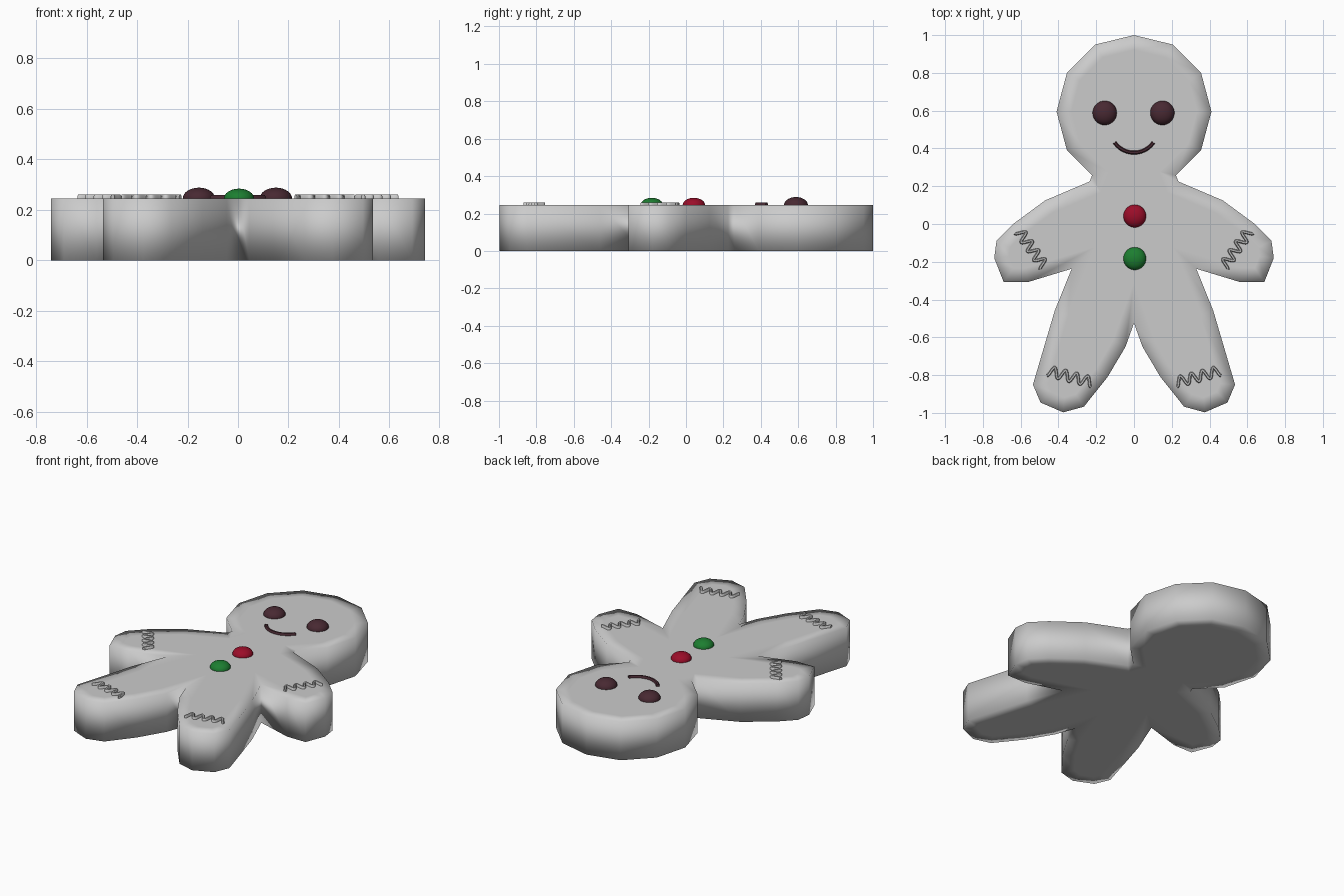
import bpy, bmesh, math
from mathutils import Vector

if "Cube" in bpy.data.objects:
    bpy.data.objects.remove(bpy.data.objects["Cube"])

TOP = 0.245


def colour(name, rgb):
    m = bpy.data.materials.new(name)
    m.diffuse_color = (*rgb, 1)
    m.use_nodes = True
    m.node_tree.nodes["Principled BSDF"].inputs["Base Color"].default_value = m.diffuse_color
    return m


DARK = colour("chocolate", (0.065, 0.022, 0.032))
RED = colour("red_icing", (0.33, 0.004, 0.022))
GREEN = colour("green_icing", (0.012, 0.21, 0.03))


def finish(bm, name, mat=None, smooth=True):
    bmesh.ops.recalc_face_normals(bm, faces=bm.faces)
    for f in bm.faces:
        f.smooth = smooth
    me = bpy.data.meshes.new(name)
    bm.to_mesh(me)
    bm.free()
    ob = bpy.data.objects.new(name, me)
    bpy.context.collection.objects.link(ob)
    if mat:
        me.materials.append(mat)
    return ob


# Cookie body: half outline mirrored, extruded, with inset caps for soft shading
half = [(0, 1.0), (0.205, 0.95), (0.355, 0.80), (0.41, 0.595), (0.355, 0.39),
        (0.222, 0.258), (0.235, 0.225), (0.47, 0.125), (0.64, 0.0),
        (0.728, -0.09), (0.74, -0.18), (0.69, -0.307), (0.56, -0.307),
        (0.33, -0.237), (0.42, -0.46), (0.535, -0.85), (0.495, -0.945),
        (0.375, -0.997), (0.265, -0.967), (0.14, -0.81), (0.045, -0.65),
        (0, -0.525)]
outline = half + [(-x, y) for x, y in reversed(half[1:-1])]
bm = bmesh.new()
base = bm.faces.new([bm.verts.new((x, y, 0)) for x, y in outline])
ext = bmesh.ops.extrude_face_region(bm, geom=[base], use_keep_orig=True)
bmesh.ops.translate(bm, vec=(0, 0, TOP),
                    verts=[v for v in ext["geom"] if isinstance(v, bmesh.types.BMVert)])
bmesh.ops.recalc_face_normals(bm, faces=bm.faces)
caps = [f for f in bm.faces if len(f.verts) > 4]
bmesh.ops.inset_region(bm, faces=caps, thickness=0.075, use_even_offset=True)
caps = [f for f in bm.faces if len(f.verts) > 4]
bmesh.ops.triangulate(bm, faces=caps)
finish(bm, "cookie_body")


# Domed sweets for the eyes and buttons
def dome(name, x, y, r, h, mat):
    bm = bmesh.new()
    bmesh.ops.create_uvsphere(bm, u_segments=32, v_segments=16, radius=1)
    bmesh.ops.scale(bm, vec=(r, r, h), verts=bm.verts)
    bmesh.ops.translate(bm, vec=(x, y, TOP), verts=bm.verts)
    finish(bm, name, mat)


dome("eye_left", -0.155, 0.588, 0.064, 0.043, DARK)
dome("eye_right", 0.15, 0.588, 0.064, 0.043, DARK)
dome("button_upper", 0.004, 0.042, 0.06, 0.039, RED)
dome("button_lower", 0.004, -0.183, 0.06, 0.039, GREEN)


# Raised icing line: a chamfered strip swept along a flat path
def icing(name, pts, width, mat=None, top=0.26):
    bm = bmesh.new()
    w = width / 2
    section = [(-w, TOP - 0.005), (-w, top - 0.006), (-w * 0.5, top),
               (w * 0.5, top), (w, top - 0.006), (w, TOP - 0.005)]
    rings = []
    for i, p in enumerate(pts):
        t = (pts[min(i + 1, len(pts) - 1)] - pts[max(i - 1, 0)]).normalized()
        n = Vector((-t.y, t.x))
        rings.append([bm.verts.new((p.x + n.x * s, p.y + n.y * s, z)) for s, z in section])
    k = len(section)
    for a, b in zip(rings, rings[1:]):
        for j in range(k):
            bm.faces.new((a[j], a[(j + 1) % k], b[(j + 1) % k], b[j]))
    bm.faces.new(rings[0])
    bm.faces.new(rings[-1])
    ob = finish(bm, name, mat)
    bpy.context.view_layer.objects.active = ob
    ob.select_set(True)
    bpy.ops.object.shade_smooth_by_angle(angle=math.radians(40))
    ob.select_set(False)


# Smile
smile = []
for i in range(25):
    a = math.radians(-90 - 55 + 110 * i / 24)
    smile.append(Vector((0.125 * math.cos(a), 0.503 + 0.125 * math.sin(a))))
icing("smile", smile, 0.02, DARK, 0.258)


# Wavy icing on each hand and foot
def wave(a, b, side, cycles=4, amp=0.026, steps=96):
    a, b = Vector(a), Vector(b)
    d = b - a
    n = Vector((-d.y, d.x)).normalized()
    pts = [a + d * (i / steps) + n * amp * math.cos(2 * math.pi * cycles * i / steps)
           for i in range(steps + 1)]
    return [Vector((p.x * side, p.y)) for p in pts]


for label, s in (("right", 1), ("left", -1)):
    icing("hand_icing_" + label, wave((0.61, -0.035), (0.475, -0.225), s), 0.016)
    icing("foot_icing_" + label, wave((0.455, -0.778), (0.222, -0.838), s), 0.016)
